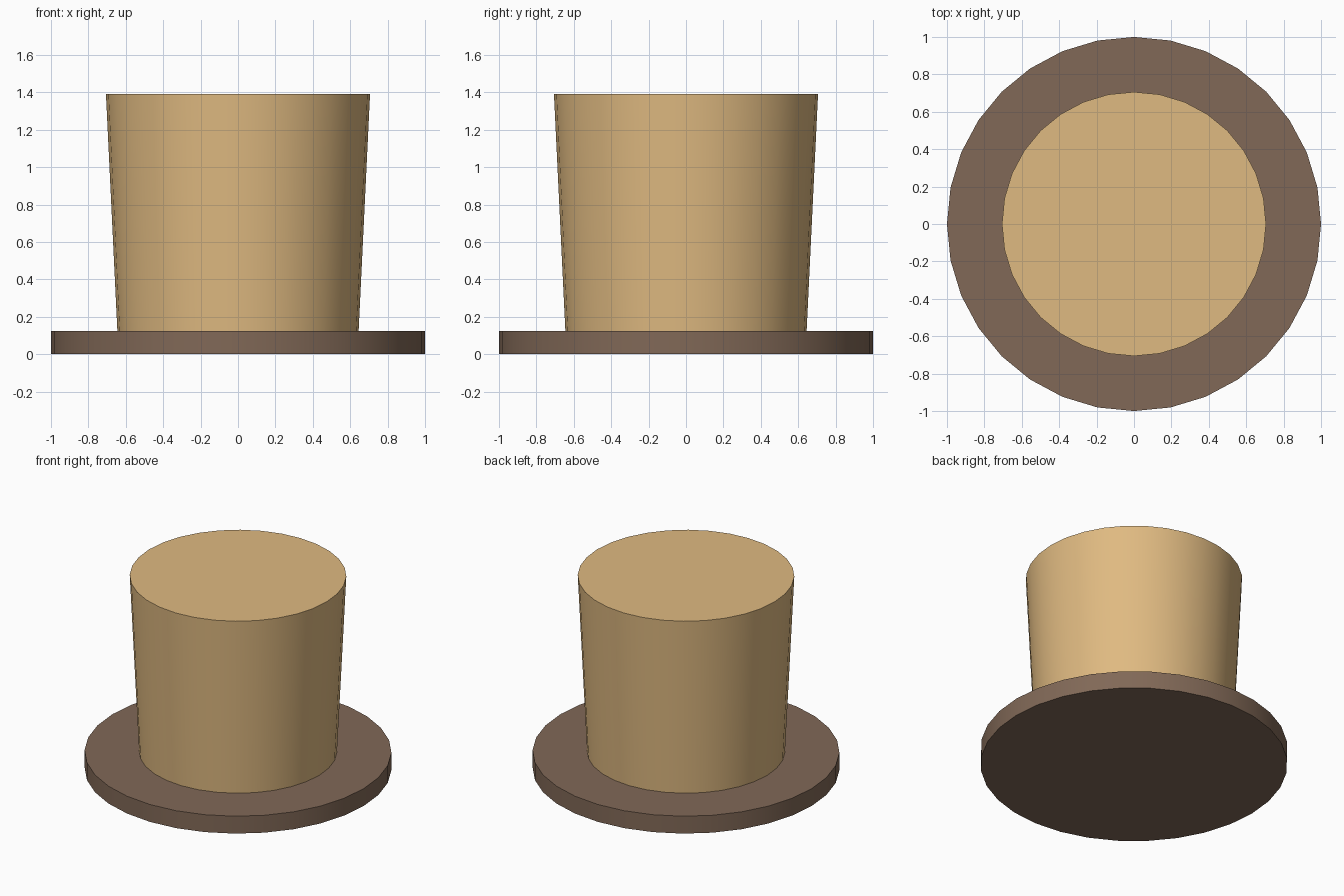
import bpy, math

if "Cube" in bpy.data.objects:
    bpy.data.objects.remove(bpy.data.objects["Cube"])

SIDES = 32


def material(name, rgb):
    m = bpy.data.materials.new(name)
    m.diffuse_color = (*rgb, 1)
    m.use_nodes = True
    m.node_tree.nodes["Principled BSDF"].inputs["Base Color"].default_value = m.diffuse_color
    return m


def tapered_drum(name, r_bottom, r_top, z0, z1, mat):
    bpy.ops.mesh.primitive_cone_add(
        vertices=SIDES, radius1=r_bottom, radius2=r_top,
        depth=z1 - z0, location=(0, 0, (z0 + z1) / 2))
    ob = bpy.context.object
    ob.name = name
    ob.data.materials.append(mat)
    bpy.ops.object.shade_smooth_by_angle(angle=math.radians(30))
    return ob


tan = material("tan_felt", (0.74, 0.49, 0.22))
brown = material("brown_felt", (0.22, 0.14, 0.095))

# Flat round brim
tapered_drum("brim", 1.0, 1.0, 0.0, 0.125, brown)

# Crown, flaring slightly towards the flat top
tapered_drum("crown", 0.645, 0.706, 0.125, 1.39, tan)
